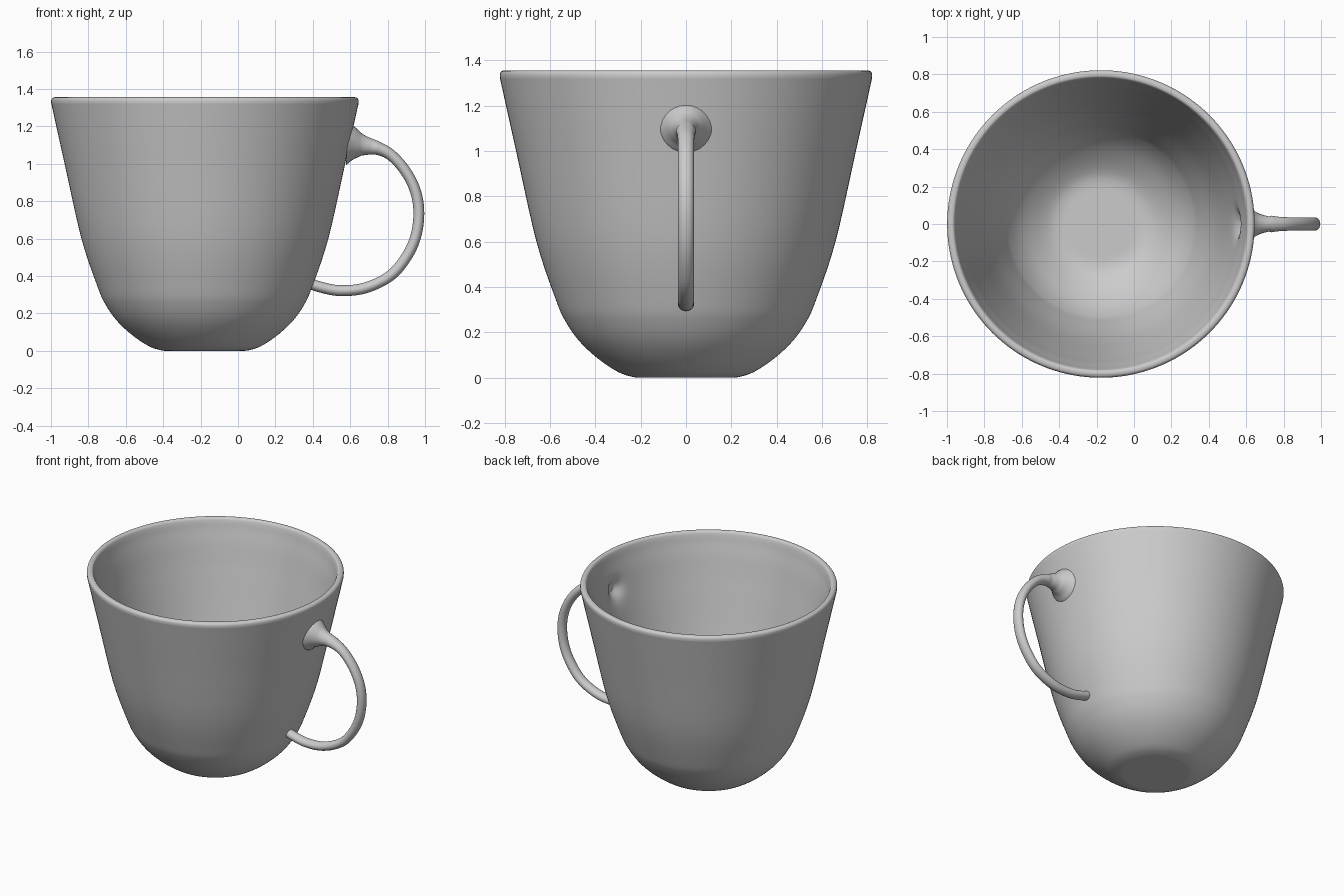
import bpy, bmesh, math
from mathutils import Vector

if "Cube" in bpy.data.objects:
    bpy.data.objects.remove(bpy.data.objects["Cube"])

CX = -0.177  # cup axis


def smooth_path(pts, n):
    """Catmull-Rom resampling of tuples of any length."""
    P = [Vector(p) for p in pts]
    out = []
    for i in range(len(P) - 1):
        a, b, c, d = P[max(i - 1, 0)], P[i], P[i + 1], P[min(i + 2, len(P) - 1)]
        for k in range(n):
            t = k / n
            out.append(b + 0.5 * t * ((c - a) + t * (2 * a - 5 * b + 4 * c - d
                       + t * (3 * (b - c) + d - a))))
    return out + [P[-1]]


def skin(name, rings):
    """Bridge closed rings of points and cap both ends."""
    bm = bmesh.new()
    loops = [[bm.verts.new(p) for p in r] for r in rings]
    n = len(loops[0])
    for a, b in zip(loops, loops[1:]):
        for i in range(n):
            j = (i + 1) % n
            bm.faces.new((a[i], a[j], b[j], b[i]))
    bm.faces.new(loops[0])
    bm.faces.new(loops[-1])
    bmesh.ops.recalc_face_normals(bm, faces=bm.faces)
    me = bpy.data.meshes.new(name)
    bm.to_mesh(me)
    bm.free()
    ob = bpy.data.objects.new(name, me)
    bpy.context.collection.objects.link(ob)
    bpy.context.view_layer.objects.active = ob
    ob.select_set(True)
    bpy.ops.object.shade_smooth_by_angle(angle=math.radians(50))
    ob.select_set(False)
    return ob


# Cup: lathed wall, outside up to the rim and back down the inside
outer = [(0.20, 0), (0.235, 0.003), (0.30, 0.025), (0.39, 0.085), (0.47, 0.16),
         (0.53, 0.245), (0.573, 0.34), (0.66, 0.60), (0.75, 1.0), (0.812, 1.28),
         (0.822, 1.33), (0.816, 1.35), (0.80, 1.356)]
inner = [(0.785, 1.351), (0.776, 1.33), (0.765, 1.28), (0.745, 1.2), (0.724, 1.1),
         (0.702, 1.0), (0.612, 0.61), (0.525, 0.355), (0.487, 0.27), (0.43, 0.19),
         (0.355, 0.12), (0.28, 0.07), (0.22, 0.052), (0.15, 0.05)]
profile = smooth_path(outer + inner, 5)
SEG = 144
rings = []
for i, (r, z) in enumerate(profile):
    inside = i > 5 * len(outer)
    ring = []
    for k in range(SEG):
        a = 2 * math.pi * k / SEG
        rr = r
        if inside and math.cos(a) > 0:  # dimple behind the upper handle joint
            d2 = (r * math.sin(a)) ** 2 + (z - 1.11) ** 2
            rr += 0.05 * math.exp(-d2 / 0.055 ** 2)
        ring.append((CX + rr * math.cos(a), rr * math.sin(a), z))
    rings.append(ring)
skin("cup_body", rings)

# Handle: swept rod (x, z, radius), flared where it joins the cup at the top
path = [(0.585, 1.108, 0.115), (0.61, 1.106, 0.095), (0.64, 1.102, 0.073),
        (0.675, 1.097, 0.053), (0.746, 1.083, 0.036), (0.82, 1.045, 0.030),
        (0.896, 0.96, 0.029), (0.949, 0.853, 0.029), (0.967, 0.735, 0.029),
        (0.949, 0.607, 0.029), (0.896, 0.495, 0.029), (0.81, 0.398, 0.029),
        (0.676, 0.335, 0.029), (0.543, 0.322, 0.029), (0.44, 0.341, 0.029),
        (0.375, 0.364, 0.029)]
pts = smooth_path(path, 6)
rings = []
for i, (x, z, r) in enumerate(pts):
    t = pts[min(i + 1, len(pts) - 1)] - pts[max(i - 1, 0)]
    nrm = Vector((-t[1], t[0])).normalized()
    wide = r + 0.006 if r < 0.04 else r
    rings.append([(x + nrm.x * r * math.cos(a), wide * math.sin(a), z + nrm.y * r * math.cos(a))
                  for a in (2 * math.pi * k / 24 for k in range(24))])
skin("handle", rings)
